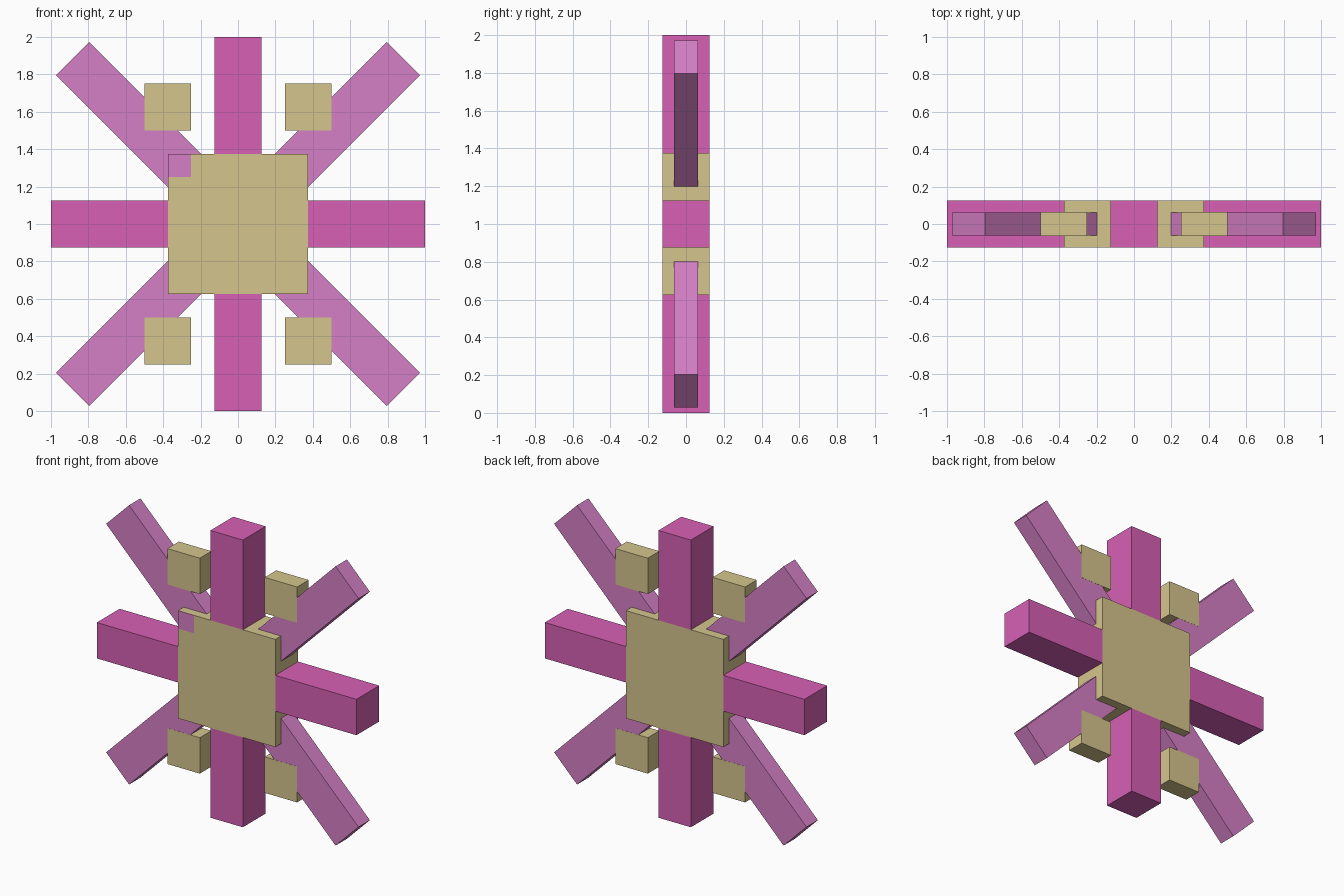
import bpy
import bmesh
from math import pi
from mathutils import Matrix, Vector

if "Cube" in bpy.data.objects:
    bpy.data.objects.remove(bpy.data.objects["Cube"], do_unlink=True)


def make_material(name, rgb):
    """Flat material from display values, converted to linear."""
    color = [((c / 255 + 0.055) / 1.055) ** 2.4 for c in rgb] + [1.0]
    mat = bpy.data.materials.new(name)
    mat.use_nodes = True
    mat.diffuse_color = color
    mat.node_tree.nodes["Principled BSDF"].inputs["Base Color"].default_value = color
    return mat


TAN = make_material("tan", (213, 197, 141))
PINK = make_material("deep pink", (215, 96, 181))
MAUVE = make_material("light mauve", (214, 128, 198))

MIDDLE = Vector((0, 0, 1))
CORE = 0.375      # half size of the core
THICK = 0.125     # half thickness of core and straight arms
THIN = 0.0625     # half thickness of diagonal arms


def box(name, center, size, mat, turn=0.0, cuts=()):
    """Box placed relative to the middle, then turned about the y axis."""
    bm = bmesh.new()
    bmesh.ops.create_cube(bm, size=1)
    bmesh.ops.scale(bm, vec=size, verts=bm.verts)
    bmesh.ops.translate(bm, vec=center, verts=bm.verts)
    for point, normal in cuts:
        bmesh.ops.bisect_plane(bm, geom=bm.verts[:] + bm.edges[:] + bm.faces[:],
                               plane_co=point, plane_no=normal)
    bm.transform(Matrix.Translation(MIDDLE) @ Matrix.Rotation(turn, 4, "Y"))
    mesh = bpy.data.meshes.new(name)
    bm.to_mesh(mesh)
    bm.free()
    mesh.materials.append(mat)
    obj = bpy.data.objects.new(name, mesh)
    bpy.context.collection.objects.link(obj)
    return obj


# Square core, with a mauve corner patch cut into its front face
patch = Vector((-0.25, 0, 0.25))
core = box("core", (0, 0, 0), (2 * CORE, 2 * THICK, 2 * CORE), TAN,
           cuts=((patch, (1, 0, 0)), (patch, (0, 0, 1))))
core.data.materials.append(MAUVE)
for face in core.data.polygons:
    c = face.center - MIDDLE
    if face.normal.y < -0.9 and c.x < patch.x and c.z > patch.z:
        face.material_index = 1

# Straight arms around the core
for i, side in enumerate(("top", "left", "bottom", "right")):
    box(f"{side}_arm", (0, 0, (1 + CORE) / 2), (0.25, 2 * THICK, 1 - CORE),
        PINK, turn=i * pi / 2)

# Thin diagonal arms, rooted inside the core
for i, side in enumerate(("upper_left", "lower_left", "lower_right", "upper_right")):
    box(f"{side}_diagonal_arm", (0, 0, 0.75), (0.25, 2 * THIN, 1.0),
        MAUVE, turn=pi / 4 + i * pi / 2)

# Small blocks on the inner edges of the diagonal arms
for sx, x_name in ((1, "left"), (-1, "right")):
    for sz, z_name in ((1, "upper"), (-1, "lower")):
        box(f"{z_name}_{x_name}_block", (sx * 0.375, 0, sz * 0.625),
            (0.25, 2 * THIN + 0.002, 0.25), TAN)
